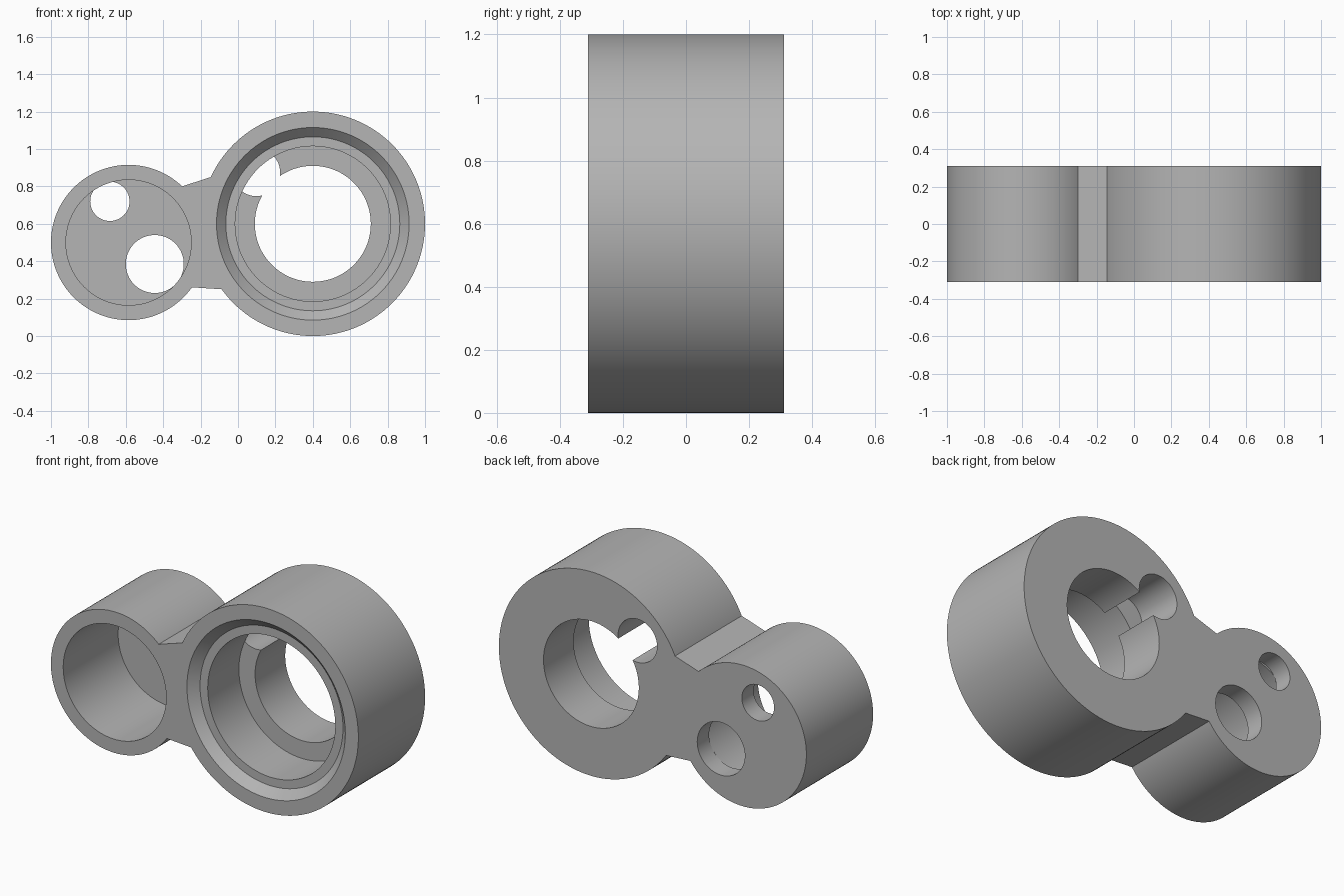
import bpy, bmesh, math

if "Cube" in bpy.data.objects:
    bpy.data.objects.remove(bpy.data.objects["Cube"], do_unlink=True)

HALF = 0.31                      # half of the depth
BIG, SMALL = (0.4, 0.6), (-0.585, 0.5)
FLOOR = 0.03                     # seat at the bottom of the large bore

grey = bpy.data.materials.new("plain grey")
grey.use_nodes = True
colour = (0.46, 0.46, 0.46, 1)
grey.diffuse_color = colour
grey.node_tree.nodes["Principled BSDF"].inputs["Base Color"].default_value = colour


def solid(name, rings):
    """Closed solid from equally long rings of points, capped at both ends."""
    bm = bmesh.new()
    loops = [[bm.verts.new(p) for p in ring] for ring in rings]
    n = len(loops[0])
    for a, b in zip(loops, loops[1:]):
        for i in range(n):
            j = (i + 1) % n
            bm.faces.new((a[i], a[j], b[j], b[i]))
    bm.faces.new(loops[0])
    bm.faces.new(loops[-1])
    bmesh.ops.recalc_face_normals(bm, faces=bm.faces)
    mesh = bpy.data.meshes.new(name)
    bm.to_mesh(mesh)
    bm.free()
    mesh.materials.append(grey)
    obj = bpy.data.objects.new(name, mesh)
    bpy.context.collection.objects.link(obj)
    return obj


def turned(name, centre, profile, sides=128):
    """Round solid along y from (radius, y) pairs."""
    angles = [math.tau * i / sides for i in range(sides)]
    return solid(name, [[(centre[0] + r * math.cos(a), y, centre[1] + r * math.sin(a))
                         for a in angles] for r, y in profile])


def combine(target, other, operation):
    mod = target.modifiers.new(operation, 'BOOLEAN')
    mod.operation, mod.solver, mod.object = operation, 'EXACT', other
    bpy.context.view_layer.objects.active = target
    bpy.ops.object.modifier_apply(modifier=mod.name)
    bpy.data.objects.remove(other, do_unlink=True)


# Two round housings joined by a web
body = turned("double_ring_housing", BIG, [(0.6, -HALF), (0.6, HALF)])
combine(body, turned("small_housing", SMALL, [(0.415, -HALF), (0.415, HALF)]), 'UNION')
outline = [(-0.4, 0.768), (-0.3, 0.8), (-0.145, 0.85), (0, 0.897),
           (0, 0.245), (-0.085, 0.25), (-0.24, 0.26), (-0.4, 0.27)]
web = solid("web", [[(x, y, z) for x, z in outline] for y in (-HALF, HALF)])
combine(body, web, 'UNION')

# Large stepped bore with chamfered mouth
combine(body, turned("large_bore", BIG, [
    (0.535, -0.33), (0.465, -0.26), (0.415, -0.26),
    (0.415, FLOOR), (0.31, FLOOR), (0.31, 0.35)]), 'DIFFERENCE')

# Round notch beside the rear opening
combine(body, turned("notch", (0.098, 0.875), [(0.127, FLOOR), (0.127, 0.35)], 64), 'DIFFERENCE')

# Small blind bore and two holes through its rear wall
combine(body, turned("small_bore", SMALL, [(0.335, -0.35), (0.335, 0.2)]), 'DIFFERENCE')
for centre, radius in (((-0.685, 0.72), 0.105), ((-0.445, 0.385), 0.155)):
    combine(body, turned("rear_hole", centre, [(radius, 0.2), (radius, 0.35)], 64), 'DIFFERENCE')

bpy.ops.object.select_all(action='DESELECT')
body.select_set(True)
bpy.context.view_layer.objects.active = body
bpy.ops.object.shade_smooth_by_angle(angle=math.radians(25))
